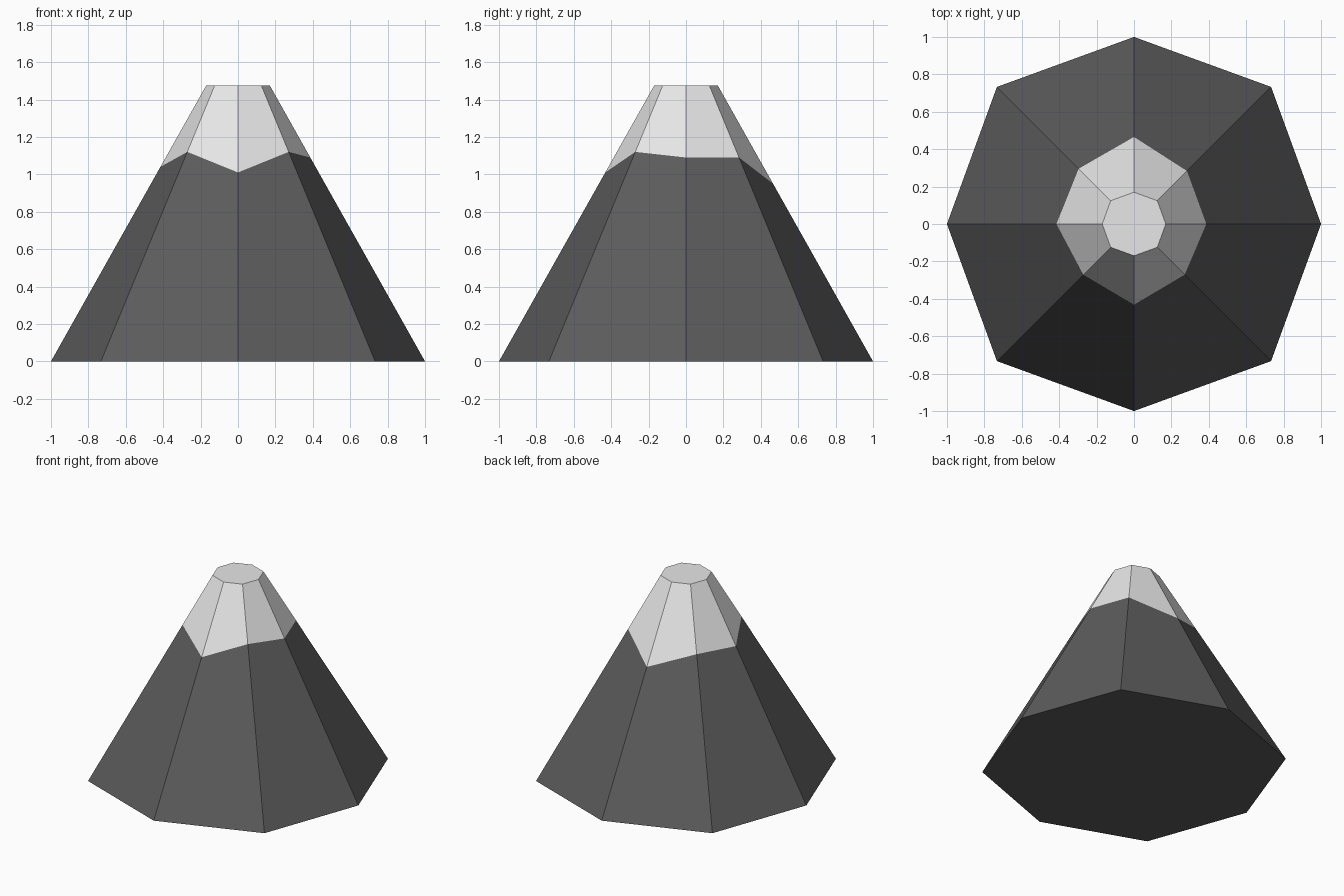
import bpy
import bmesh
from mathutils import Vector

if "Cube" in bpy.data.objects:
    bpy.data.objects.remove(bpy.data.objects["Cube"])


def make_material(name, value):
    mat = bpy.data.materials.new(name)
    mat.use_nodes = True
    colour = (value, value, value, 1.0)
    mat.diffuse_color = colour
    mat.node_tree.nodes["Principled BSDF"].inputs["Base Color"].default_value = colour
    return mat


HEIGHT = 1.475
CORNER = 0.733      # diagonal corners sit slightly outside a regular octagon
TOP_SCALE = 0.17    # summit size relative to the base

# Eight directions, counter-clockwise from +x
directions = [(1, 0), (CORNER, CORNER), (0, 1), (-CORNER, CORNER),
              (-1, 0), (-CORNER, -CORNER), (0, -1), (CORNER, -CORNER)]
# Height of the uneven snow line on each ridge
snow_line = [1.09, 1.09, 0.95, 1.06, 1.04, 1.12, 1.01, 1.12]


def ridge_point(direction, z):
    scale = 1 - (1 - TOP_SCALE) * z / HEIGHT
    return Vector((direction[0] * scale, direction[1] * scale, z))


# Mountain: base, snow line and summit rings joined into flat faces
bm = bmesh.new()
rings = [[bm.verts.new(ridge_point(d, z)) for d, z in zip(directions, heights)]
         for heights in ([0] * 8, snow_line, [HEIGHT] * 8)]
bm.faces.new(reversed(rings[0]))
for band in range(2):
    lower, upper = rings[band], rings[band + 1]
    for i in range(8):
        j = (i + 1) % 8
        face = bm.faces.new((lower[i], lower[j], upper[j], upper[i]))
        face.material_index = band      # rock below, snow above
bm.faces.new(rings[2]).material_index = 1

mesh = bpy.data.meshes.new("mountain")
bm.to_mesh(mesh)
bm.free()
mesh.materials.append(make_material("dark grey rock", 0.107))
mesh.materials.append(make_material("snow white", 0.8))
mountain = bpy.data.objects.new("mountain", mesh)
bpy.context.collection.objects.link(mountain)
